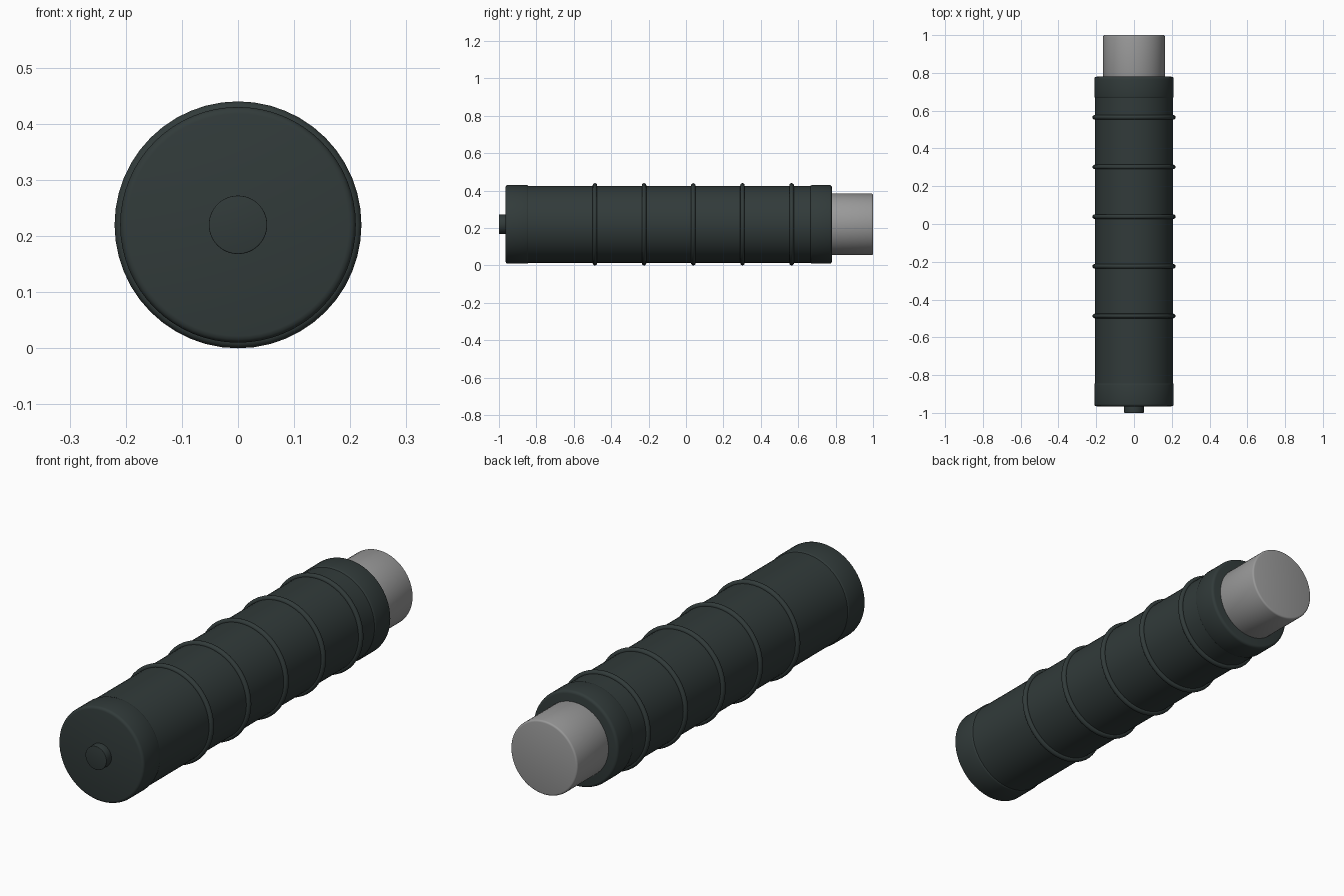
import bpy
import math

cube = bpy.data.objects.get("Cube")
if cube:
    bpy.data.objects.remove(cube, do_unlink=True)

AXIS_Z = 0.22
ALONG_Y = (math.pi / 2, 0, 0)


def make_material(name, colour):
    mat = bpy.data.materials.new(name)
    mat.use_nodes = True
    mat.diffuse_color = colour
    mat.node_tree.nodes["Principled BSDF"].inputs["Base Color"].default_value = colour
    return mat


rubber = make_material("dark green grey rubber", (0.031, 0.043, 0.042, 1))
metal = make_material("grey metal", (0.32, 0.32, 0.32, 1))


def finish(name, mat):
    obj = bpy.context.object
    obj.name = name
    obj.data.materials.append(mat)
    bpy.ops.object.shade_smooth_by_angle(angle=math.radians(40))
    return obj


def cylinder(name, radius, start, end, mat, bevel=0.0):
    """Cylinder lying along y, with optional rounded rims."""
    bpy.ops.mesh.primitive_cylinder_add(
        vertices=64, radius=radius, depth=end - start,
        location=(0, (start + end) / 2, AXIS_Z), rotation=ALONG_Y)
    obj = bpy.context.object
    if bevel:
        mod = obj.modifiers.new("rounded_rim", 'BEVEL')
        mod.width = bevel
        mod.segments = 3
        mod.limit_method = 'ANGLE'
        mod.angle_limit = math.radians(40)
        bpy.ops.object.modifier_apply(modifier=mod.name)
    return finish(name, mat)


# Main grip and its end caps
cylinder("grip_body", 0.206, -0.90, 0.72, rubber)
cylinder("front_cap", 0.21, -0.965, -0.84, rubber, 0.012)
cylinder("back_cap", 0.21, 0.663, 0.78, rubber, 0.012)

# Push button at the front, metal plug at the back
cylinder("front_button", 0.052, -1.0, -0.95, rubber, 0.002)
cylinder("metal_plug", 0.164, 0.76, 1.0, metal, 0.008)

# Evenly spaced grip rings
for i in range(5):
    bpy.ops.mesh.primitive_torus_add(
        major_segments=48, minor_segments=12, major_radius=0.208,
        minor_radius=0.012, location=(0, -0.487 + i * 0.263, AXIS_Z),
        rotation=ALONG_Y)
    finish(f"grip_ring_{i + 1}", rubber)
